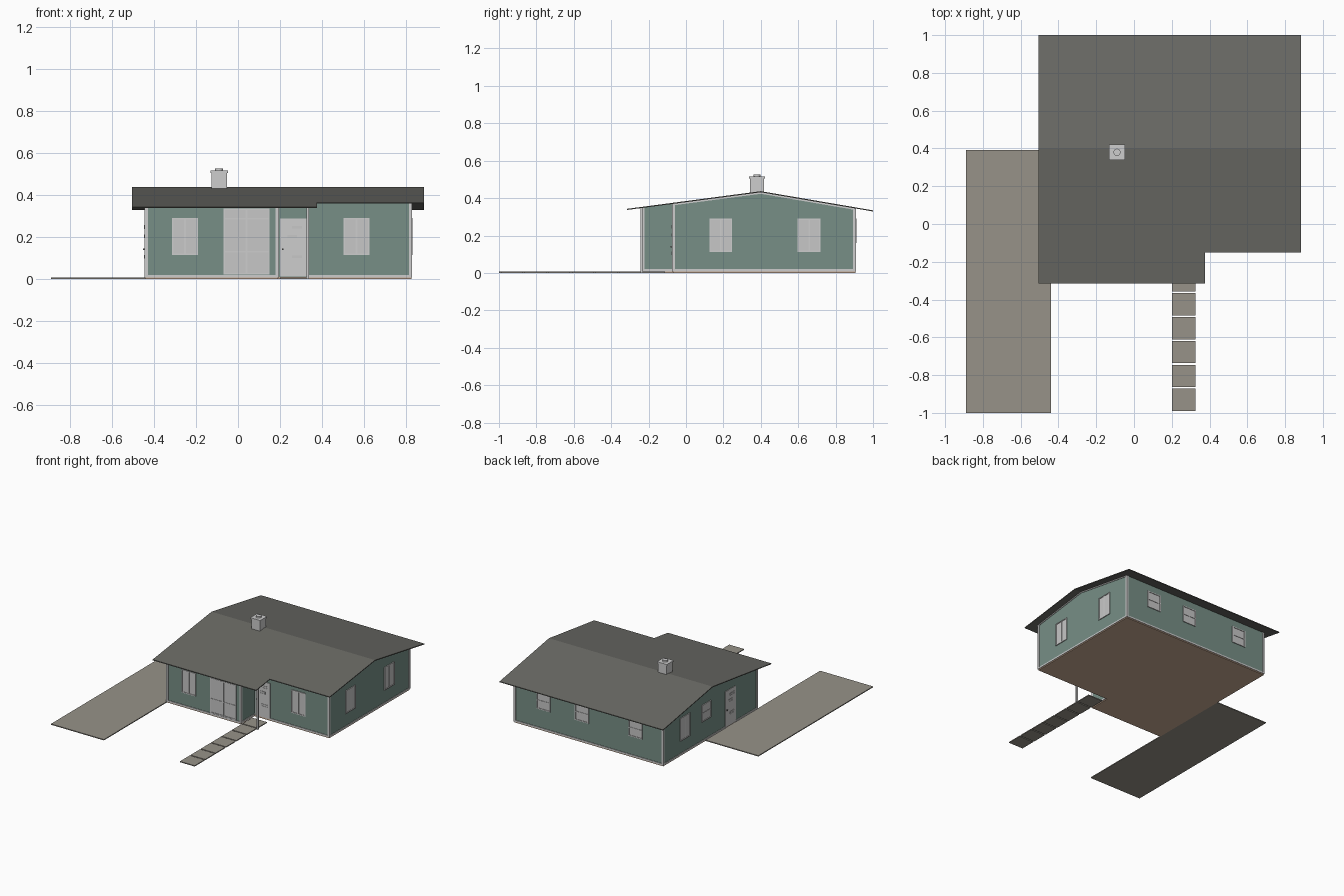
import bpy, bmesh, math

if "Cube" in bpy.data.objects:
    bpy.data.objects.remove(bpy.data.objects["Cube"])

def material(name, r, g, b):
    m = bpy.data.materials.new(name)
    m.diffuse_color = (r, g, b, 1)
    m.use_nodes = True
    m.node_tree.nodes["Principled BSDF"].inputs["Base Color"].default_value = m.diffuse_color
    return m

ROOF = material("roof_grey", .144, .144, .13)
GREEN = material("siding_green", .185, .275, .24)
WHITE = material("trim_white", .61, .61, .61)
GLASS = material("pane_grey", .57, .57, .57)
PAVING = material("paving_grey", .31, .29, .25)
WOOD = material("floor_tan", .6, .42, .3)
STEEL = material("handle_grey", .2, .2, .2)

def make(name, bm, mats):
    bmesh.ops.recalc_face_normals(bm, faces=bm.faces[:])
    me = bpy.data.meshes.new(name)
    bm.to_mesh(me)
    bm.free()
    for m in mats:
        me.materials.append(m)
    ob = bpy.data.objects.new(name, me)
    bpy.context.collection.objects.link(ob)
    return ob

def boxes(name, parts):
    """parts: (x0, x1, y0, y1, z0, z1, material), joined in one object"""
    bm = bmesh.new()
    mats = []
    for x0, x1, y0, y1, z0, z1, mat in parts:
        if mat not in mats:
            mats.append(mat)
        verts = bmesh.ops.create_cube(bm, size=1)["verts"]
        for v in verts:
            v.co = (x1 if v.co.x > 0 else x0, y1 if v.co.y > 0 else y0, z1 if v.co.z > 0 else z0)
        for f in {f for v in verts for f in v.link_faces}:
            f.material_index = mats.index(mat)
    return make(name, bm, mats)

def prism(name, pts, x0, x1, mat):
    """(y, z) outline extruded from x0 to x1"""
    bm = bmesh.new()
    f = bm.faces.new([bm.verts.new((x0, y, z)) for y, z in pts])
    ext = bmesh.ops.extrude_face_region(bm, geom=[f])["geom"]
    bmesh.ops.translate(bm, vec=(x1 - x0, 0, 0), verts=[g for g in ext if isinstance(g, bmesh.types.BMVert)])
    return make(name, bm, [mat])

# main dimensions
XL, XM, XR = -.44, .19, .825          # left wall, inner corner, right wall
YF, YR, YB = -.235, -.07, .905        # wing front, recessed front, back
RIDGE, TOP, THICK, T = .4, .437, .006, .012

def roof_top(y):
    return TOP - (RIDGE - y) * .132 if y < RIDGE else TOP - (y - RIDGE) * .171

def under(y):
    return roof_top(y) - THICK

# roof: two lengths with different front eaves
for name, x0, x1, y0 in (("roof_left", -.505, .375, -.315), ("roof_right", .375, .885, -.15)):
    ys = [y0, RIDGE, 1.0]
    prism(name, [(y, roof_top(y)) for y in ys] + [(y, under(y)) for y in reversed(ys)], x0, x1, ROOF)

# floor slab
boxes("floor", [(XL, XM, YF, YB, 0, .01, WOOD), (XM, XR, YR, YB, 0, .01, WOOD)])

# gable walls and the short return wall beside the entry
def gable(name, y0, y1, x0, x1):
    ys = [y0, RIDGE, y1] if y1 > RIDGE else [y0, y1]
    prism(name, [(y0, .01)] + [(y, under(y)) for y in ys] + [(y1, .01)], x0, x1, GREEN)

gable("left_wall", YF, YB, XL, XL + T)
gable("right_wall", YR, YB, XR - T, XR)
gable("entry_side_wall", YF, YR, XM - T, XM)

# long walls
boxes("wing_front_wall", [(XL, XM, YF, YF + T, .01, under(YF), GREEN)])
boxes("recessed_front_wall", [(XM, XR, YR, YR + T, .01, under(YR), GREEN)])
boxes("back_wall", [(XL, XR, YB - T, YB, .01, under(YB), GREEN)])

# interior partitions
boxes("inner_walls", [
    (.26, .81, .55, .56, .01, .32, WHITE), (.535, .545, .56, .89, .01, .32, WHITE),
    (.08, .09, .55, .89, .01, .32, WHITE), (.33, .34, -.05, .3, .01, .32, WHITE)])

# sloping trim under the roof on both gables
for name, x0, x1, y0 in (("left_gable_trim", XL - .004, XL, YF), ("right_gable_trim", XR, XR + .004, YR)):
    ys = [y0, RIDGE, YB]
    prism(name, [(y, under(y)) for y in ys] + [(y, under(y) - .008) for y in reversed(ys)], x0, x1, WHITE)

# wall-mounted parts: u runs along the wall, d sticks out from it
WALLS = {"wing": ("y", YF, -1), "front": ("y", YR, -1), "back": ("y", YB, 1),
         "left": ("x", XL, -1), "right": ("x", XR, 1), "entry_side": ("x", XM, 1)}

def on_wall(wall, u0, u1, z0, z1, d, mat):
    axis, c, s = WALLS[wall]
    lo, hi = sorted((c - s * .002, c + s * d))
    return (lo, hi, u0, u1, z0, z1, mat) if axis == "x" else (u0, u1, lo, hi, z0, z1, mat)

def frame(wall, u0, u1, z0, z1, w=.007, d=.006):
    return [on_wall(wall, u0, u0 + w, z0, z1, d, WHITE), on_wall(wall, u1 - w, u1, z0, z1, d, WHITE),
            on_wall(wall, u0 + w, u1 - w, z0, z0 + w, d, WHITE), on_wall(wall, u0 + w, u1 - w, z1 - w, z1, d, WHITE)]

def window(name, wall, u0, u1, z0, z1, upright):
    um, zm = (u0 + u1) / 2, (z0 + z1) / 2
    parts = frame(wall, u0, u1, z0, z1) + [on_wall(wall, u0, u1, z0, z1, .002, GLASS)]
    if upright:
        parts.append(on_wall(wall, um - .004, um + .004, z0, z1, .005, WHITE))
    else:
        parts.append(on_wall(wall, u0, u1, zm - .004, zm + .004, .005, WHITE))
    boxes(name, parts)

# tall sliding windows
for i, (wall, u) in enumerate((("wing", -.313), ("front", .503), ("right", .125), ("right", .597), ("left", .58))):
    window(f"tall_window_{i + 1}", wall, u, u + .122, .113, .29, True)
# shorter sash windows
for i, (wall, u) in enumerate((("back", .517), ("back", .19), ("back", -.265), ("left", .325))):
    window(f"sash_window_{i + 1}", wall, u, u + .118, .16, .29, False)

# glazed patio door with upper lights
boxes("patio_door", frame("wing", -.069, .151, .022, .335) + [
    on_wall("wing", -.069, .151, .022, .335, .002, GLASS),
    on_wall("wing", .036, .046, .022, .335, .006, WHITE),
    on_wall("wing", -.069, .151, .282, .29, .005, WHITE),
    on_wall("wing", -.069, .151, .126, .134, .005, WHITE)])

# panel doors with three narrow panes and a handle
def door(name, wall, u, flip):
    def span(a, b):
        return (u + .126 - b, u + .126 - a) if flip else (u + a, u + b)
    parts = [on_wall(wall, u, u + .126, .012, .287, .004, WHITE)]
    for a, b, z in ((.055, .108, .238), (.034, .085, .194), (.055, .108, .097)):
        parts += frame(wall, *span(a, b), z, z + .018, .003, .007)
        parts.append(on_wall(wall, *span(a, b), z, z + .018, .005, GLASS))
    parts.append(on_wall(wall, *span(.01, .018), .137, .145, .012, STEEL))
    boxes(name, parts)

door("front_door", "front", .199, False)
door("side_door", "left", .028, True)

# base trim round the outside
boxes("base_trim", [on_wall(w, u0, u1, .008, .02, .004, WHITE) for w, u0, u1 in (
    ("wing", XL, XM), ("front", .325, XR), ("back", XL, XR), ("right", YR, YB),
    ("left", YF, .028), ("left", .154, YB), ("entry_side", YF, YR))])

# corner boards
posts = []
for x, y in ((XL, YF), (XL, YB), (XR, YR), (XR, YB), (XM, YF)):
    cx = x + (.004 if x < 0 else -.004)
    cy = y + (.004 if y < 0 else -.004)
    posts.append((cx - .008, cx + .008, cy - .008, cy + .008, .008, under(y), WHITE))
boxes("corner_boards", posts)

# porch post
boxes("porch_post", [(.325, .338, -.242, -.229, 0, under(-.235), WHITE)])

# chimney with cap and flue
boxes("chimney", [(-.127, -.053, .343, .417, .41, .506, WHITE), (-.132, -.048, .338, .422, .504, .515, WHITE)])
bm = bmesh.new()
bmesh.ops.create_cone(bm, cap_ends=True, segments=20, radius1=.019, radius2=.019, depth=.014)
bmesh.ops.translate(bm, vec=(-.09, .38, .519), verts=bm.verts[:])
make("chimney_flue", bm, [WHITE])

# driveway and stepping slabs
boxes("driveway", [(-.89, -.44, -1, .393, 0, .007, PAVING)])
boxes("path_slabs", [(.2, .325, -.99 + i * .1265, -.872 + i * .1265, 0, .007, PAVING) for i in range(7)])
